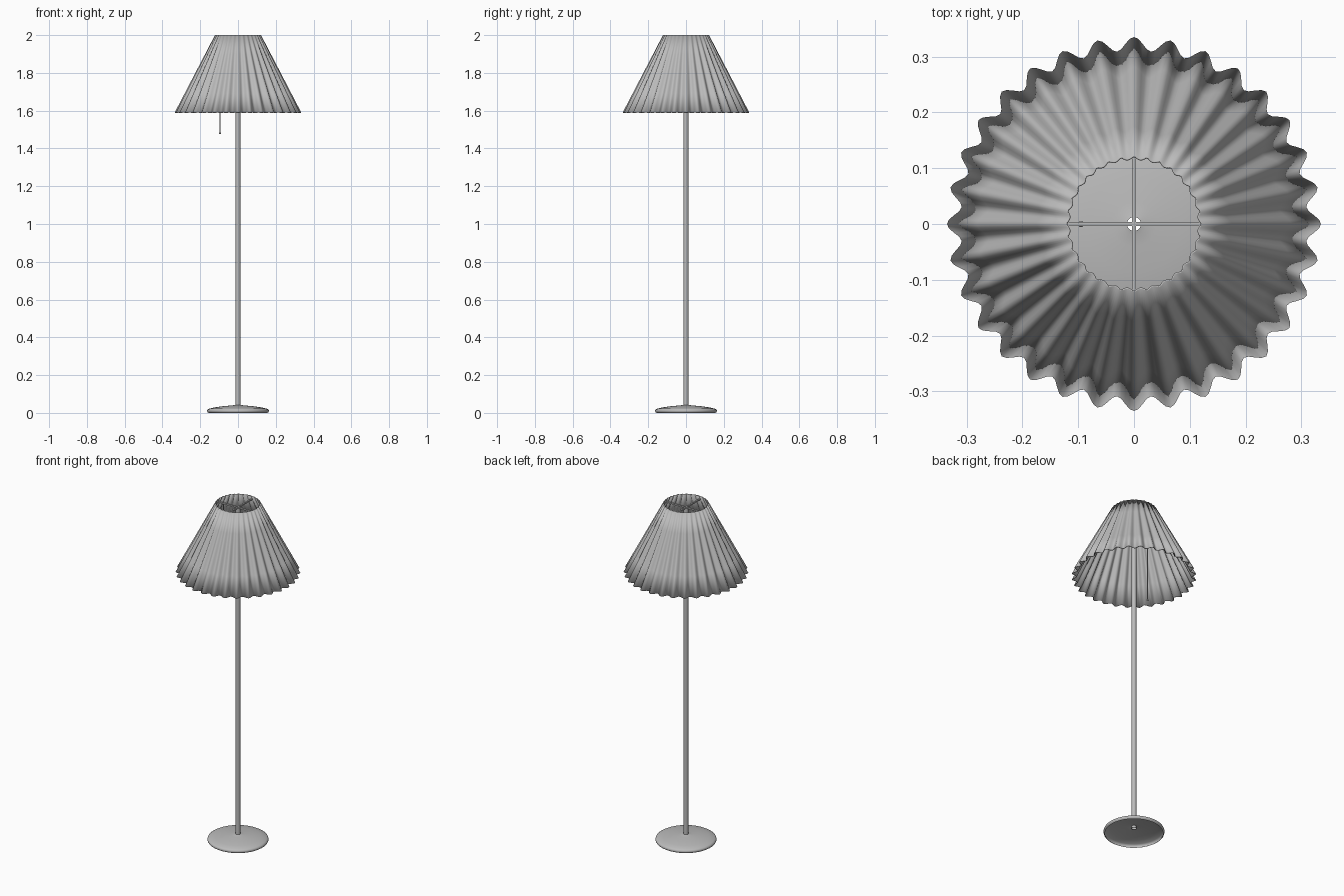
import bpy, math

if "Cube" in bpy.data.objects:
    bpy.data.objects.remove(bpy.data.objects["Cube"])

grey = bpy.data.materials.new("plain_grey")
grey.diffuse_color = (0.5, 0.5, 0.5, 1)
grey.use_nodes = True
grey.node_tree.nodes["Principled BSDF"].inputs["Base Color"].default_value = grey.diffuse_color


def make(name, verts, faces):
    me = bpy.data.meshes.new(name)
    me.from_pydata(verts, [], faces)
    me.materials.append(grey)
    me.polygons.foreach_set("use_smooth", [True] * len(me.polygons))
    ob = bpy.data.objects.new(name, me)
    bpy.context.collection.objects.link(ob)
    return ob


def lathe(name, profile, n, pleats=0, cx=0.0):
    """Open surface of revolution; profile = (radius, z, pleat depth), bottom to top."""
    verts, faces = [], []
    for r, z, amp in profile:
        for i in range(n):
            a = 2 * math.pi * i / n
            rr = r + amp * math.cos(pleats * a)
            verts.append((cx + rr * math.cos(a), rr * math.sin(a), z))
    for j in range(len(profile) - 1):
        for i in range(n):
            k = (i + 1) % n
            faces.append((j * n + i, j * n + k, (j + 1) * n + k, (j + 1) * n + i))
    return make(name, verts, faces)


# Base: shallow dome, open underneath
base = [(0.156, 0), (0.162, 0.004), (0.164, 0.010), (0.162, 0.017), (0.154, 0.022),
        (0.125, 0.029), (0.085, 0.035), (0.04, 0.039), (0.02, 0.041), (0.0125, 0.043)]
lathe("base", [(r, z, 0) for r, z in base], 64)

# Pole: open tube
lathe("pole", [(0.0128, 0.03, 0), (0.0128, 1.975, 0)], 32)

# Pleated shade: thin wall, smooth over its rims
rows = 4
prof = []
for j in range(rows + 1):
    t = j / rows
    prof.append((0.3225 + (0.1195 - 0.3225) * t, 1.59 + 0.41 * t, 0.0125 + (0.0025 - 0.0125) * t))
shade = lathe("shade", prof, 32 * 8, 32)
sol = shade.modifiers.new("wall", 'SOLIDIFY')
sol.thickness = 0.003
sol.offset = -1


# Cross bars holding the shade
def bar(name, hx, hy, z, hz):
    v = [(x, y, z + d) for d in (-hz, hz) for x, y in ((-hx, -hy), (hx, -hy), (hx, hy), (-hx, hy))]
    f = [(3, 2, 1, 0), (4, 5, 6, 7)] + [(i, (i + 1) % 4, (i + 1) % 4 + 4, i + 4) for i in range(4)]
    ob = make(name, v, f)
    ob.data.polygons.foreach_set("use_smooth", [False] * 6)


bar("cross_bar_x", 0.129, 0.004, 1.975, 0.004)
bar("cross_bar_y", 0.004, 0.129, 1.975, 0.004)

# Pull cord with a small bob at its end
lathe("pull_cord", [(0.002, 1.484, 0), (0.002, 1.973, 0)], 10, cx=-0.095)
bob = [(0.0055 * math.sin(a) + 0.0001, 1.481 - 0.0055 * math.cos(a), 0)
       for a in [math.pi * i / 8 for i in range(9)]]
lathe("pull_bob", bob, 16, cx=-0.095)
